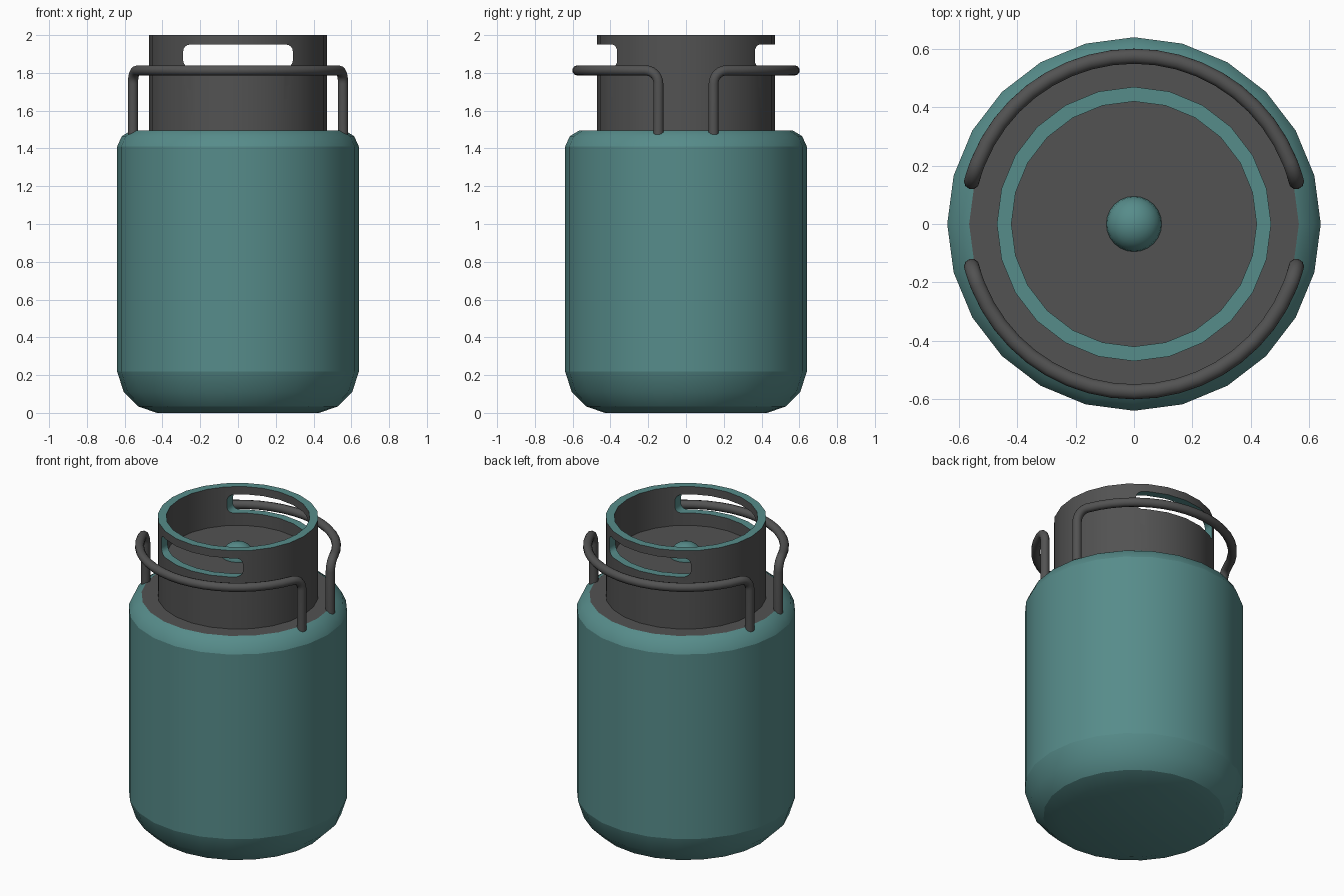
import bpy, bmesh, math
from mathutils import Vector

SIDES = 24

cube = bpy.data.objects.get("Cube")
if cube:
    bpy.data.objects.remove(cube, do_unlink=True)


def material(name, color):
    m = bpy.data.materials.new(name)
    m.use_nodes = True
    m.diffuse_color = (*color, 1)
    m.node_tree.nodes["Principled BSDF"].inputs["Base Color"].default_value = (*color, 1)
    return m


TEAL = material("teal paint", (0.094, 0.262, 0.255))
GREY = material("dark grey metal", (0.085, 0.085, 0.085))


def add_object(name, data, *mats):
    ob = bpy.data.objects.new(name, data)
    bpy.context.collection.objects.link(ob)
    for m in mats:
        data.materials.append(m)
    return ob


def activate(ob):
    bpy.ops.object.select_all(action='DESELECT')
    ob.select_set(True)
    bpy.context.view_layer.objects.active = ob


def lathe(name, profile, mats, closed=False, sharp=()):
    """Spin (radius, height) points round z; rings listed in sharp stay creased."""
    bm = bmesh.new()
    rings = []
    for r, z in profile:
        if r == 0:
            rings.append([bm.verts.new((0, 0, z))] * SIDES)
            continue
        rings.append([bm.verts.new((r * math.cos(a), r * math.sin(a), z))
                      for a in (math.tau * i / SIDES for i in range(SIDES))])
    pairs = list(zip(rings, rings[1:]))
    if closed:
        pairs.append((rings[-1], rings[0]))
    for low, high in pairs:
        for i in range(SIDES):
            j = (i + 1) % SIDES
            corners = list(dict.fromkeys((low[i], low[j], high[j], high[i])))
            bm.faces.new(corners).smooth = True
    for k in sharp:
        for i in range(SIDES):
            bm.edges.get((rings[k][i], rings[k][(i + 1) % SIDES])).smooth = False
    bmesh.ops.recalc_face_normals(bm, faces=bm.faces)
    mesh = bpy.data.meshes.new(name)
    bm.to_mesh(mesh)
    bm.free()
    return add_object(name, mesh, *mats)


# Tank body, with a grey flat top inside the shoulder
body = lathe("tank_body",
             [(0, 0), (0.43, 0), (0.53, 0.035), (0.605, 0.11), (0.64, 0.22),
              (0.64, 1.41), (0.615, 1.465), (0.565, 1.495), (0, 1.495)],
             (TEAL, GREY), sharp=(2, 4, 5, 7))
for p in body.data.polygons:
    if p.normal.z > 0.99:
        p.material_index = 1

# Collar ring
collar = lathe("collar", [(0.42, 1.48), (0.47, 1.48), (0.47, 2.0), (0.42, 2.0)],
               (GREY, TEAL), closed=True)

# Rounded slot cutter running through the front and back of the collar
bpy.ops.mesh.primitive_cube_add(size=1, location=(0, 0, 1.89))
cutter = bpy.context.object
cutter.name = "slot_cutter"
cutter.scale = (0.58, 1.4, 0.12)
bpy.ops.object.transform_apply(location=False, rotation=False, scale=True)
bm = bmesh.new()
bm.from_mesh(cutter.data)
long_edges = [e for e in bm.edges
              if abs(e.verts[0].co.y - e.verts[1].co.y) > 1]
bmesh.ops.bevel(bm, geom=long_edges, offset=0.035, segments=4, profile=0.5,
                affect='EDGES')
bm.to_mesh(cutter.data)
bm.free()
activate(collar)
cut = collar.modifiers.new("slots", 'BOOLEAN')
cut.operation = 'DIFFERENCE'
cut.solver = 'EXACT'
cut.object = cutter
bpy.ops.object.modifier_apply(modifier=cut.name)
bpy.data.objects.remove(cutter, do_unlink=True)

# Walls facing in or out are grey; rim and slot edges are teal
for p in collar.data.polygons:
    radial = Vector((p.center.x, p.center.y, 0)).normalized()
    p.material_index = 0 if abs(p.normal.dot(radial)) > 0.9 else 1
bpy.ops.object.shade_smooth_by_angle(angle=math.radians(30))

# Recessed floor inside the collar, and the valve dome on it
lathe("collar_floor", [(0, 1.75), (0.425, 1.75)], (GREY,))
bpy.ops.mesh.primitive_uv_sphere_add(segments=24, ring_count=12, radius=0.095,
                                     location=(0, 0, 1.75))
dome = bpy.context.object
dome.name = "valve_dome"
dome.scale.z = 0.9
dome.data.materials.append(TEAL)
bpy.ops.object.shade_smooth()


# Carry handles: a leg, a rounded bend, an arc round the collar, and back down
def handle(name, side):
    radius, top, bend = 0.575, 1.813, 0.07
    start = math.radians(14.7)
    half = [(start, 1.475)]
    for i in range(7):
        t = math.pi / 2 * i / 6
        half.append((start + bend / radius * (1 - math.cos(t)),
                     top - bend + bend * math.sin(t)))
    first = half[-1][0]
    steps = 18
    arc = [(first + (math.pi - 2 * first) * i / steps, top)
           for i in range(1, steps)]
    path = half + arc + [(math.pi - a, z) for a, z in reversed(half)]
    curve = bpy.data.curves.new(name, 'CURVE')
    curve.dimensions = '3D'
    curve.bevel_depth = 0.027
    curve.bevel_resolution = 3
    curve.use_fill_caps = True
    spline = curve.splines.new('POLY')
    spline.points.add(len(path) - 1)
    for point, (a, z) in zip(spline.points, path):
        point.co = (radius * math.cos(a), side * radius * math.sin(a), z, 1)
    spline.use_smooth = True
    add_object(name, curve, GREY)


handle("front_handle", -1)
handle("back_handle", 1)
